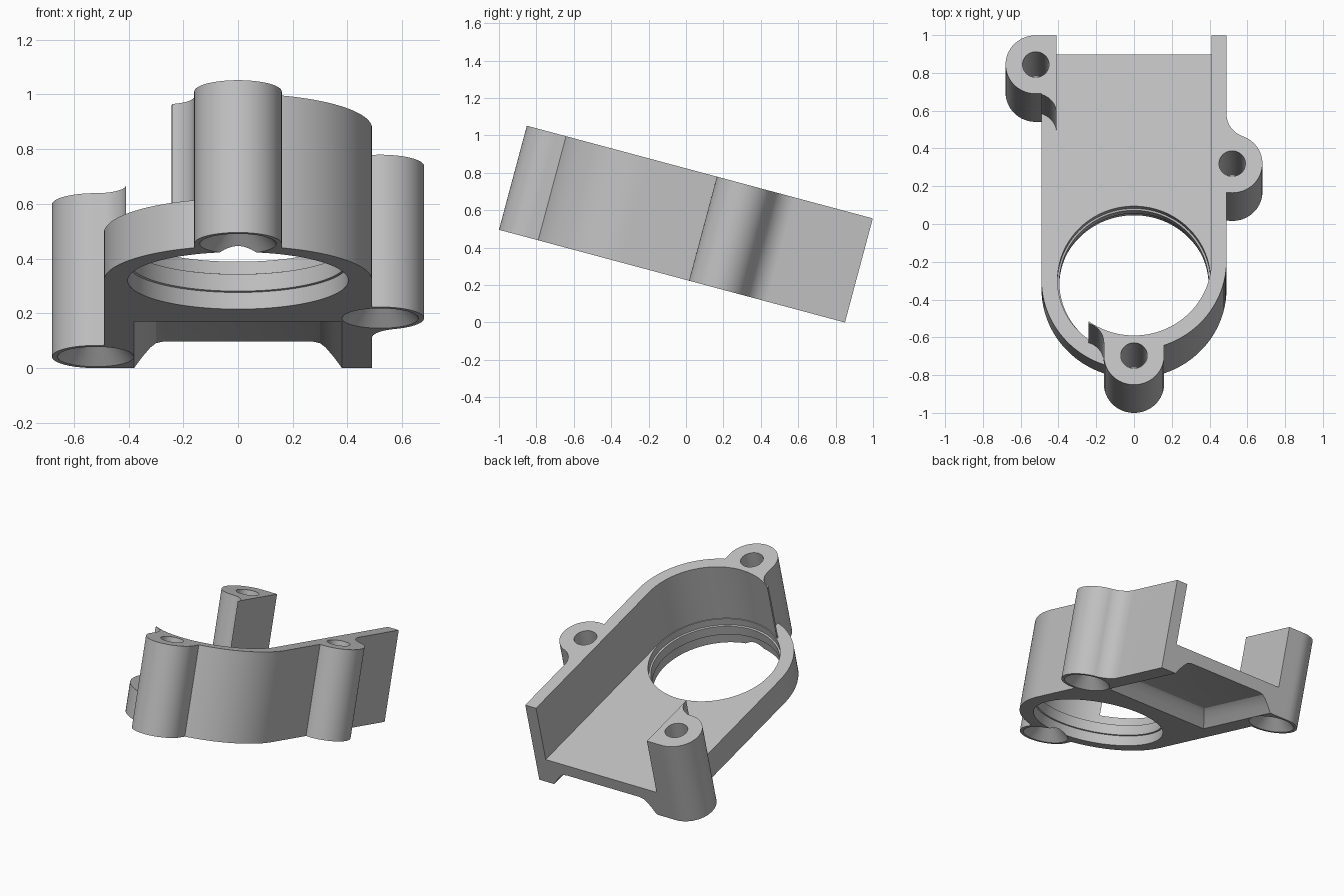
import bpy, bmesh, math
from mathutils import Matrix

if "Cube" in bpy.data.objects:
    bpy.data.objects.remove(bpy.data.objects["Cube"], do_unlink=True)

TILT = math.radians(15)
H, FLOOR, LENGTH = 0.576, 0.18, 1.915      # full height, floor top, length
OUT, INN, CY = 0.49, 0.41, 0.68            # outer and inner half width, ring centre
BOSS_R = 0.16
BOSSES = {"front": (0, 0.16), "left": (0.52, 1.212), "right": (-0.52, 1.755)}

metal = bpy.data.materials.new("light grey metal")
metal.use_nodes = True
grey = (0.53, 0.53, 0.53, 1)
metal.diffuse_color = grey
metal.node_tree.nodes["Principled BSDF"].inputs["Base Color"].default_value = grey


def arc(cx, cy, r, a, b, n=24):
    steps = [math.radians(a + (b - a) * i / n) for i in range(n + 1)]
    return [(cx + r * math.cos(t), cy + r * math.sin(t)) for t in steps]


def finish(name, bm):
    bmesh.ops.recalc_face_normals(bm, faces=bm.faces)
    mesh = bpy.data.meshes.new(name)
    bm.to_mesh(mesh)
    bm.free()
    mesh.materials.append(metal)
    ob = bpy.data.objects.new(name, mesh)
    bpy.context.collection.objects.link(ob)
    return ob


def loft(name, sections):
    """Solid through matching closed loops, each given as (outline, height)."""
    bm = bmesh.new()
    loops = [[bm.verts.new((x, y, z)) for x, y in pts] for pts, z in sections]
    bm.faces.new(loops[0])
    bm.faces.new(loops[-1])
    for lo, hi in zip(loops, loops[1:]):
        for i in range(len(lo)):
            j = (i + 1) % len(lo)
            bm.faces.new((lo[i], lo[j], hi[j], hi[i]))
    return finish(name, bm)


def prism(name, pts, z0=0, z1=H):
    return loft(name, [(pts, z0), (pts, z1)])


def turned(name, center, profile, n=64):
    """Stack of circles given as (radius, height)."""
    return loft(name, [(arc(*center, r, 0, 360, n)[:-1], z) for r, z in profile])


def combine(target, tool, operation):
    mod = target.modifiers.new(operation, "BOOLEAN")
    mod.operation, mod.solver, mod.object = operation, "EXACT", tool
    bpy.context.view_layer.objects.active = target
    bpy.ops.object.modifier_apply(modifier=mod.name)
    bpy.data.objects.remove(tool, do_unlink=True)


# Main body: round front, straight sides
body = prism("housing", arc(0, CY, OUT, 180, 360, 64) + [(OUT, LENGTH), (-OUT, LENGTH)])

# Screw bosses and the webs joining them to the wall
web = [(0.45, 1.484)] + arc(0.62, 1.484, 0.13, 180, 249.8) + [(0.52, 1.212), (0.45, 1.15)]
corner = [(-0.52, 1.595), (-0.44, 1.595), (-0.44, LENGTH), (-0.52, LENGTH)]
neck = [(-BOSS_R, 0.16), (BOSS_R, 0.16), (BOSS_R, 0.35), (-BOSS_R, 0.35)]
additions = [turned(n + "_boss", c, [(BOSS_R, 0), (BOSS_R, H)]) for n, c in BOSSES.items()]
additions += [prism("left_web", web), prism("right_corner", corner), prism("front_neck", neck)]
for part in additions:
    combine(body, part, "UNION")

# Open interior above the floor
interior = arc(0, CY, INN, 180, 360, 64) + [(INN, 2.2), (-INN, 2.2)]
combine(body, prism("interior_cut", interior, FLOOR, 0.8), "DIFFERENCE")

# Opening in the right-hand wall, with rounded ends
opening = ([(-0.25, 0.5)] + arc(-0.27, 0.23, 0.11, 75, 0) + [(-BOSS_R, 0.16), (-0.3, -0.1),
           (-0.9, -0.1), (-0.9, 1.595)] + arc(-0.52, 1.485, 0.11, 90, 0) + [(-0.3, 1.3)])
combine(body, prism("opening_cut", opening, FLOOR, 0.8), "DIFFERENCE")

# Large stepped hole through the floor
steps = [(0.403, -0.1), (0.403, 0.063), (0.395, 0.066), (0.395, 0.13), (0.405, 0.133), (0.405, 0.5)]
combine(body, turned("large_hole_cut", (0, CY), steps, 128), "DIFFERENCE")

# Underside pocket with curved sloping sides
levels = []
for inset, z in [(-0.02, -0.03), (0, 0), (0.03, 0.042), (0.06, 0.078), (0.08, 0.094), (0.11, 0.101)]:
    w, y = 0.38 - inset, 1.255 + inset
    levels.append(([(-w, y), (w, y), (w, 2.2), (-w, 2.2)], z))
combine(body, loft("pocket_cut", levels), "DIFFERENCE")

# Screw holes, countersunk from below
for name, c in BOSSES.items():
    bore = [(0.15, -0.01), (0.14, 0), (0.07, 0.07), (0.07, 0.8)]
    combine(body, turned(name + "_screw_cut", c, bore, 48), "DIFFERENCE")

# Tilt the whole housing and stand its rear edge on the ground
place = Matrix.Translation((0, -1, LENGTH * math.sin(TILT))) @ Matrix.Rotation(-TILT, 4, "X")
body.data.transform(place)
bpy.ops.object.select_all(action="DESELECT")
body.select_set(True)
bpy.context.view_layer.objects.active = body
bpy.ops.object.shade_smooth_by_angle(angle=math.radians(25))
